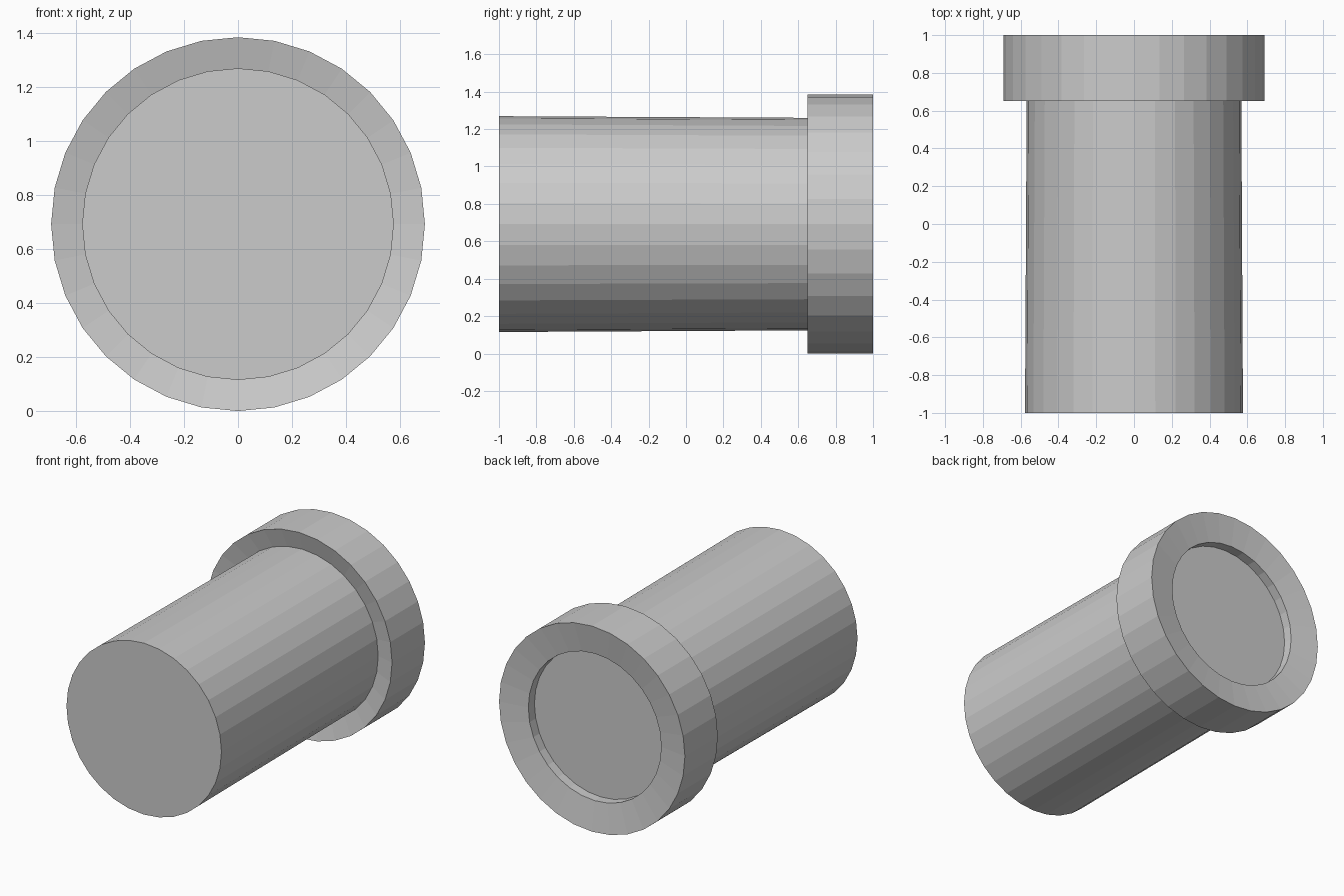
import bpy, bmesh, math

if "Cube" in bpy.data.objects:
    bpy.data.objects.remove(bpy.data.objects["Cube"])

SIDES = 32
CENTRE_Z = 0.692


def lathe(name, profile, cap_start=False, cap_end=False):
    """Turn (radius, y) points around the horizontal y axis."""
    bm = bmesh.new()
    rings = []
    for r, y in profile:
        ring = []
        for i in range(SIDES):
            a = 2 * math.pi * i / SIDES
            ring.append(bm.verts.new((r * math.cos(a), y, CENTRE_Z + r * math.sin(a))))
        rings.append(ring)
    for a, b in zip(rings, rings[1:]):
        for i in range(SIDES):
            j = (i + 1) % SIDES
            bm.faces.new((a[i], a[j], b[j], b[i]))
    if cap_start:
        bm.faces.new(rings[0])
    if cap_end:
        bm.faces.new(rings[-1][::-1])
    bmesh.ops.recalc_face_normals(bm, faces=bm.faces)
    mesh = bpy.data.meshes.new(name)
    bm.to_mesh(mesh)
    bm.free()
    obj = bpy.data.objects.new(name, mesh)
    bpy.context.collection.objects.link(obj)
    return obj


# One closed turned body: tapered barrel, dished collar and recessed end
lathe("flanged_barrel", [
    (0.577, -1.0),    # barrel end
    (0.568, 0.68),    # barrel meets the dished collar face
    (0.692, 0.65),    # collar front edge
    (0.692, 1.0),     # collar back edge
    (0.495, 0.97),    # dished rim of the recess
    (0.495, 0.905),   # recess floor
], cap_start=True, cap_end=True)
